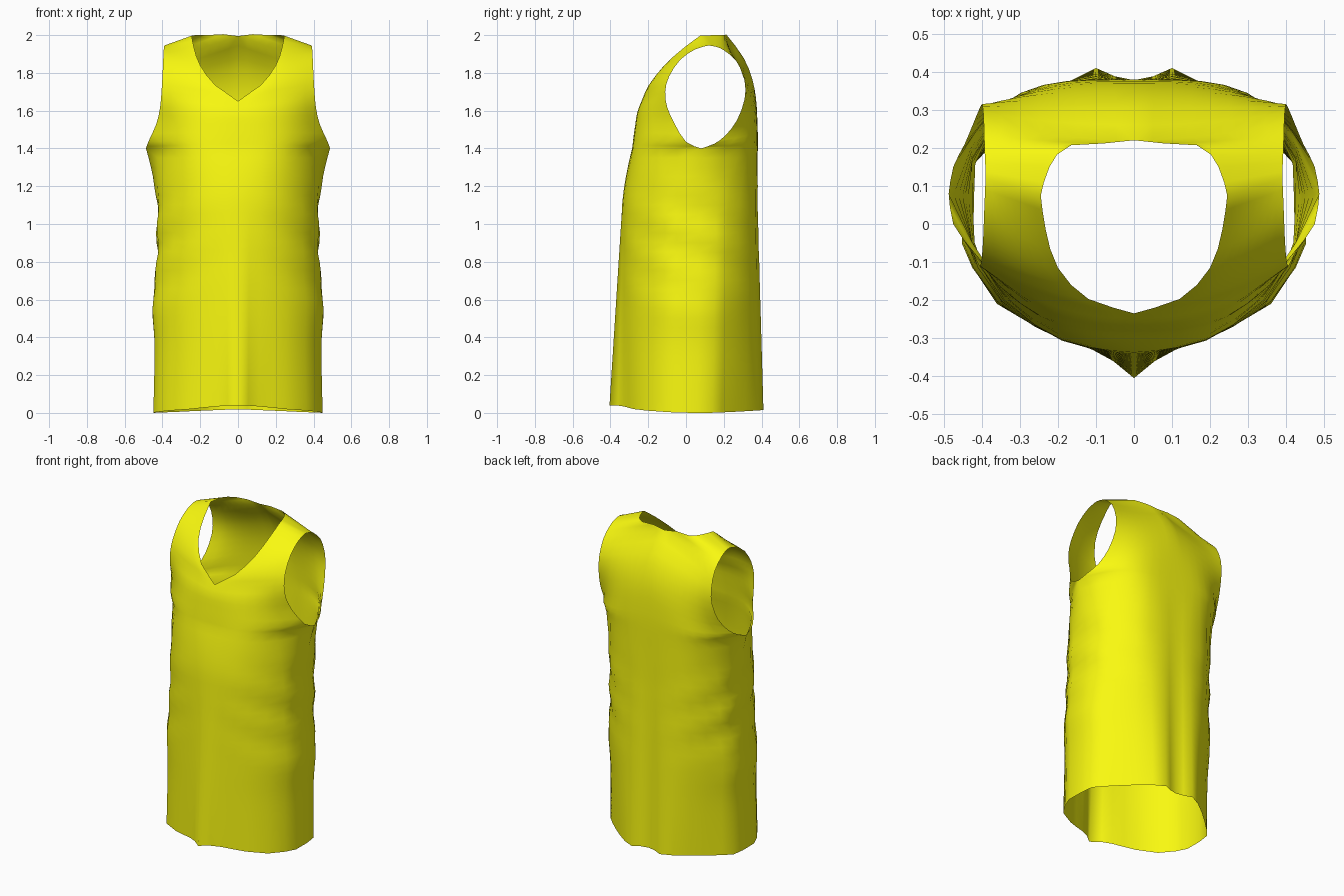
import bpy, bmesh, math
from mathutils import Vector

if "Cube" in bpy.data.objects:
    bpy.data.objects.remove(bpy.data.objects["Cube"])

N = 8  # columns per quarter panel

# Half cross-sections, front centre -> side seam -> back centre (x, y)
HEM = [(0, -.405), (.055, -.36), (.11, -.33), (.18, -.305), (.25, -.275), (.36, -.21),
       (.42, -.12), (.448, -.05), (.447, .06), (.437, .14), (.39, .19), (.32, .255),
       (.25, .315), (.17, .375), (.1, .41), (.05, .388), (0, .378)]
WAIST = [(0, -.34), (.06, -.335), (.12, -.325), (.19, -.305), (.26, -.265), (.34, -.2),
         (.40, -.11), (.423, -.05), (.425, .07), (.422, .16), (.39, .22), (.34, .28),
         (.27, .34), (.19, .37), (.1, .38), (.05, .378), (0, .375)]

# Upper panels: (centre/neckline point, armhole point, curvature), armpit -> shoulder
FRONT = [((0, -.285, 1.4), (.487, .08, 1.4), 3.2), ((0, -.278, 1.46), (.475, 0, 1.435), 3),
         ((0, -.268, 1.53), (.432, -.06, 1.53), 2.8), ((0, -.258, 1.59), (.412, -.10, 1.62), 2.4),
         ((0, -.235, 1.65), (.405, -.11, 1.7), 2), ((.12, -.197, 1.735), (.40, -.09, 1.78), 1.6),
         ((.2, -.115, 1.84), (.396, -.03, 1.87), 1.3), ((.232, -.015, 1.93), (.393, .05, 1.925), 1),
         ((.245, .075, 1.997), (.39, .12, 1.945), 1)]
BACK = [((0, .38, 1.4), (.487, .08, 1.4), 4.0), ((0, .38, 1.48), (.475, .15, 1.425), 4),
        ((0, .377, 1.57), (.445, .21, 1.47), 3.8), ((0, .37, 1.67), (.42, .27, 1.55), 3.4),
        ((0, .35, 1.77), (.403, .31, 1.66), 3), ((0, .305, 1.88), (.398, .31, 1.76), 2.5),
        ((0, .22, 1.995), (.395, .27, 1.86), 2), ((.165, .207, 2.0), (.393, .2, 1.92), 1.3),
        ((.222, .15, 2.0), (.391, .16, 1.938), 1), ((.245, .075, 1.997), (.39, .12, 1.945), 1)]


def refine(rows):
    """Insert a spline midpoint between neighbouring rows."""
    flat = [tuple(a) + tuple(b) + (p,) for a, b, p in rows]
    out = []
    for k in range(len(flat) - 1):
        p0, p1, p2 = flat[max(k - 1, 0)], flat[k], flat[k + 1]
        p3 = flat[min(k + 2, len(flat) - 1)]
        mid = [(9 * (b + c) - a - d) / 16 for a, b, c, d in zip(p0, p1, p2, p3)]
        mid[0] = 0 if p1[0] == p2[0] == 0 else max(mid[0], 0)
        out += [p1, mid]
    out.append(flat[-1])
    return [(f[:3], f[3:6], f[6]) for f in out]


def panel_row(inner, outer, power):
    a, b = Vector(inner), Vector(outer)
    pts = []
    for i in range(N + 1):
        t = i / N
        p = a.lerp(b, t)
        p.y = a.y + (b.y - a.y) * t ** power
        pts.append(p)
    return pts


def add_row(bm, pts):
    return [bm.verts.new(p) for p in pts]


def skin(bm, lower, upper):
    for i in range(len(lower) - 1):
        bm.faces.new((lower[i], lower[i + 1], upper[i + 1], upper[i]))


front = [panel_row(*r) for r in refine(FRONT)]
back = [panel_row(*r)[::-1] for r in refine(BACK)]
chest = front[0] + back[0][1:]

# Body tube with soft folds towards the sides
bm = bmesh.new()
ROWS, prev = 28, None
for k in range(ROWS + 1):
    f = k / ROWS
    z0 = 1.4 * f
    pts = []
    for j, (h, w, c) in enumerate(zip(HEM, WAIST, chest)):
        side = math.sin(math.pi * j / (2 * N)) ** 2
        if z0 < 1.05:
            s = z0 / 1.05
            x, y = h[0] + (w[0] - h[0]) * s, h[1] + (w[1] - h[1]) * s
        else:
            s = ((z0 - 1.05) / .35) ** 1.6
            x, y = w[0] + (c.x - w[0]) * s, w[1] + (c.y - w[1]) * s
        fade = max(0, 1 - abs(z0 - .9) / .42)
        fold = .009 * fade * side * math.sin(z0 * 27 + j * .9)
        bulge = .018 * side * math.exp(-((z0 - .56) / .14) ** 2)
        x *= 1 + (fold + bulge) / .45
        y += (fold * .6) * (-1 if j < N else 1) * (1 - side * .5)
        lift = (.04 if j < N else .018) * math.cos(math.pi * j / (2 * N)) ** 2
        pts.append((x, y, z0 + lift * (1 - f)))
    row = add_row(bm, pts)
    if prev:
        skin(bm, prev, row)
    prev = row


# Front and back panels up to the shoulder seam
def build_panel(bm, lower, rows):
    for pts in rows[1:]:
        row = add_row(bm, pts)
        skin(bm, lower, row)
        lower = row
    return lower


top_f = build_panel(bm, prev[:N + 1], front)
top_b = build_panel(bm, prev[N:], back)
bmesh.ops.remove_doubles(bm, verts=top_f + top_b, dist=.0005)
for face in bm.faces:
    face.smooth = True

mesh = bpy.data.meshes.new("sleeveless_shirt")
bm.to_mesh(mesh)
bm.free()
shirt = bpy.data.objects.new("sleeveless_shirt", mesh)
bpy.context.collection.objects.link(shirt)

# Mirror the right half
mirror = shirt.modifiers.new("mirror", 'MIRROR')
mirror.use_clip = True
mirror.merge_threshold = .001

cloth = bpy.data.materials.new("yellow_cloth")
cloth.diffuse_color = (.95, .95, .005, 1)
cloth.use_nodes = True
cloth.node_tree.nodes["Principled BSDF"].inputs["Base Color"].default_value = cloth.diffuse_color
mesh.materials.append(cloth)
